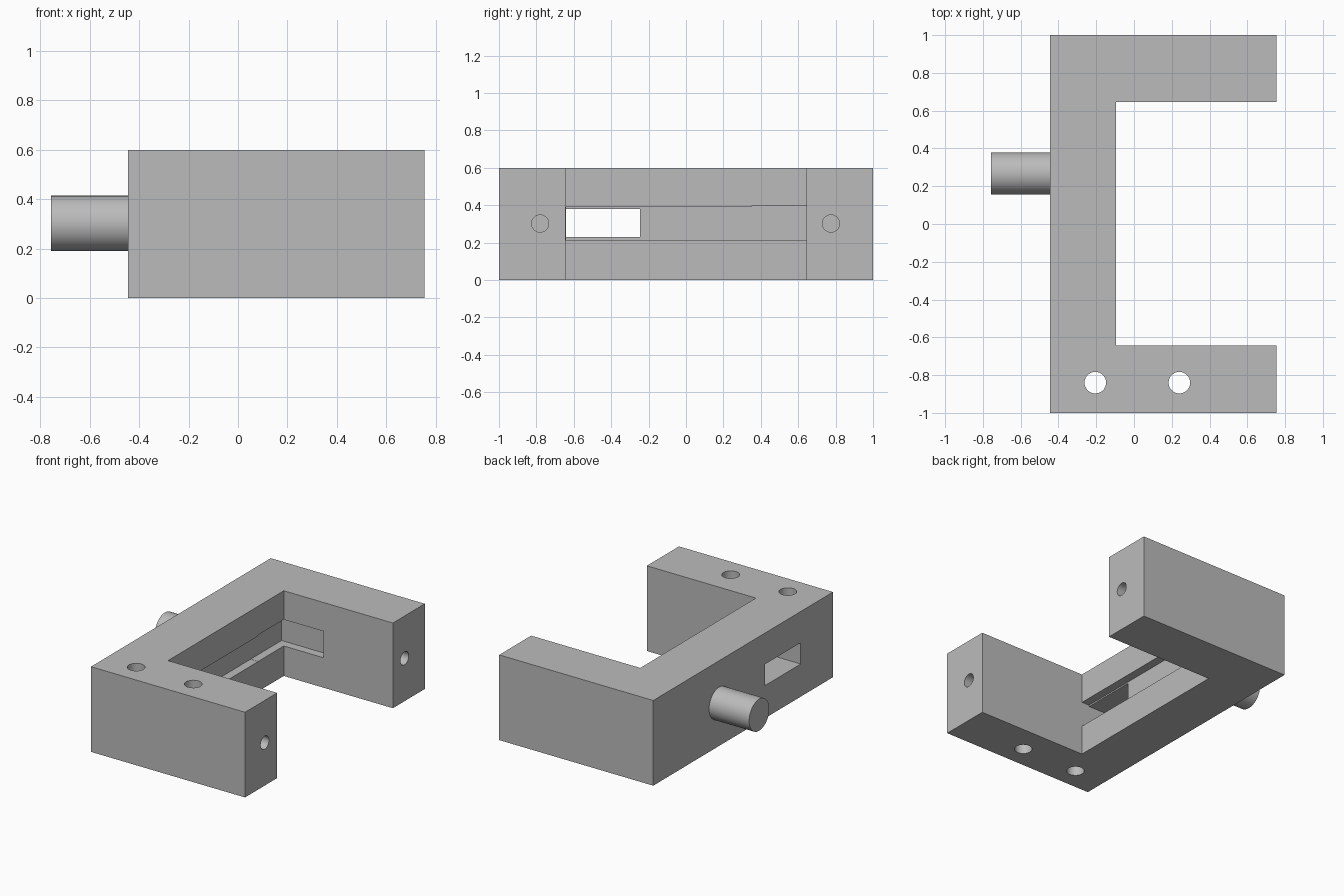
import bpy, math

if "Cube" in bpy.data.objects:
    bpy.data.objects.remove(bpy.data.objects["Cube"])

grey = bpy.data.materials.new("plain grey")
grey.diffuse_color = (0.5, 0.5, 0.5, 1)
grey.use_nodes = True
grey.node_tree.nodes["Principled BSDF"].inputs["Base Color"].default_value = grey.diffuse_color


def prism(name, pts, z0, z1):
    """Extrude an xy outline (counter-clockwise) from z0 to z1."""
    n = len(pts)
    verts = [(x, y, z) for z in (z0, z1) for x, y in pts]
    faces = [tuple(reversed(range(n))), tuple(range(n, 2 * n))]
    faces += [(i, (i + 1) % n, n + (i + 1) % n, n + i) for i in range(n)]
    me = bpy.data.meshes.new(name)
    me.from_pydata(verts, [], faces)
    ob = bpy.data.objects.new(name, me)
    bpy.context.collection.objects.link(ob)
    return ob


def box(name, x0, x1, y0, y1, z0, z1):
    return prism(name, [(x0, y0), (x1, y0), (x1, y1), (x0, y1)], z0, z1)


def rod(name, r, length, loc, along_x=False):
    bpy.ops.mesh.primitive_cylinder_add(
        vertices=48, radius=r, depth=length, location=loc,
        rotation=(0, math.pi / 2 if along_x else 0, 0))
    ob = bpy.context.object
    ob.name = name
    return ob


def smooth(ob):
    bpy.ops.object.select_all(action='DESELECT')
    ob.select_set(True)
    bpy.context.view_layer.objects.active = ob
    bpy.ops.object.shade_smooth_by_angle(angle=math.radians(30))


# C-shaped bracket body
body = prism("bracket_body", [
    (-0.445, -1), (0.755, -1), (0.755, -0.643), (-0.095, -0.643),
    (-0.095, 0.645), (0.755, 0.645), (0.755, 1), (-0.445, 1)], 0, 0.6)
body.data.materials.append(grey)

cutters = [
    # long groove in the inner wall, and pocket running into the far arm
    box("groove_cutter", -0.155, 0.0, -0.642, 0.36, 0.21, 0.39),
    box("pocket_cutter", -0.154, 0.215, 0.35, 0.705, 0.211, 0.397),
    # window through the wall
    box("window_cutter", -0.6, -0.05, -0.641, -0.245, 0.23, 0.38),
]
# vertical through holes in the near arm
for x in (-0.205, 0.24):
    cutters.append(rod("through_hole_cutter", 0.057, 1.0, (x, -0.84, 0.3)))
# blind holes in the arm ends
for y in (-0.78, 0.775):
    cutters.append(rod("end_hole_cutter", 0.046, 0.8, (0.755, y, 0.302), True))

bpy.context.view_layer.objects.active = body
for c in cutters:
    mod = body.modifiers.new("cut", 'BOOLEAN')
    mod.operation = 'DIFFERENCE'
    mod.solver = 'EXACT'
    mod.object = c
    bpy.ops.object.modifier_apply(modifier=mod.name)
    bpy.data.objects.remove(c)
smooth(body)

# round peg on the outer wall
peg = rod("peg", 0.112, 0.312, (-0.601, 0.267, 0.302), True)
peg.data.materials.append(grey)
smooth(peg)
